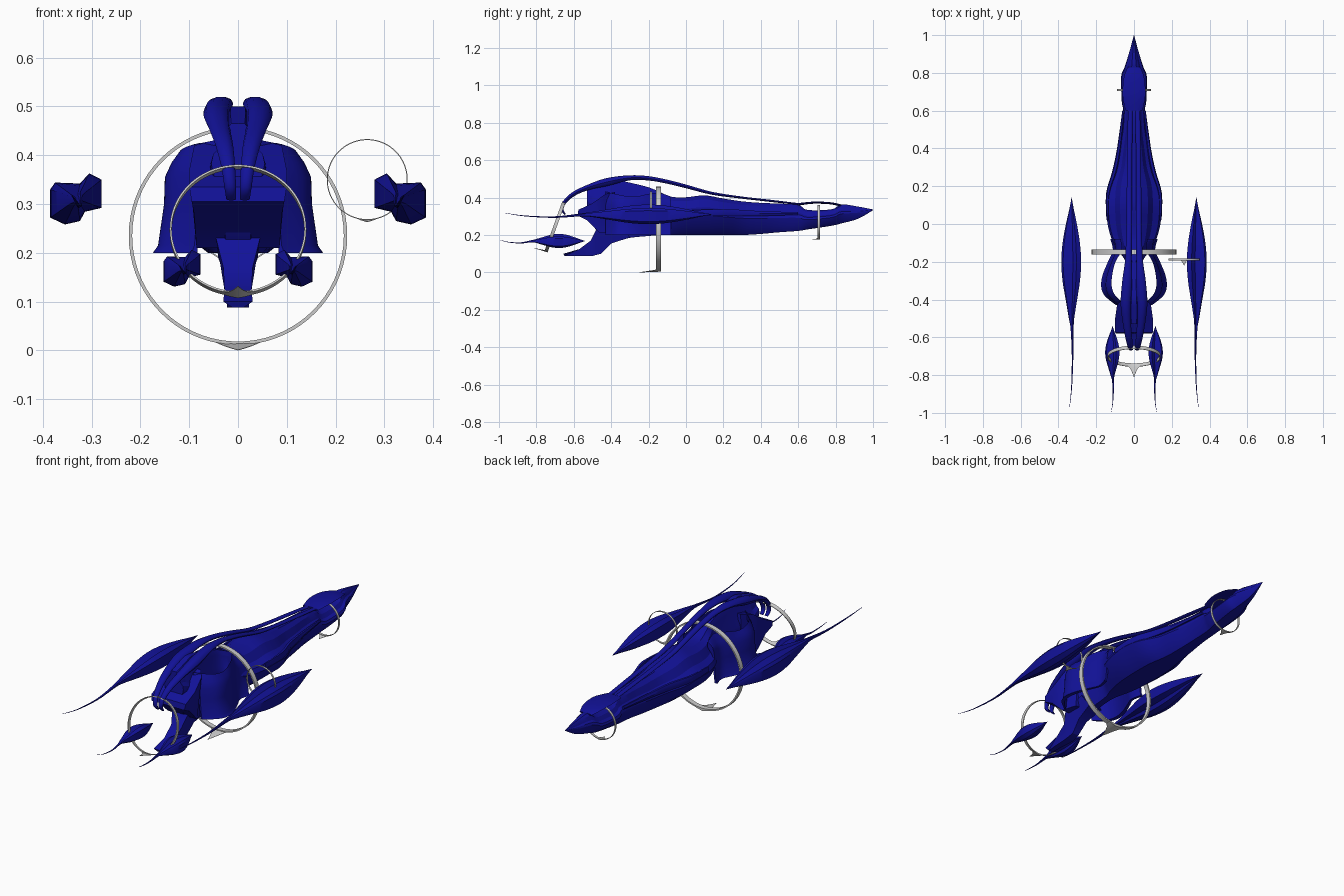
import bpy, bmesh
from math import sin, cos, pi, radians
from mathutils import Vector, Matrix

if "Cube" in bpy.data.objects:
    bpy.data.objects.remove(bpy.data.objects["Cube"])

blue = bpy.data.materials.new("deep_blue")
blue.diffuse_color = (0.006, 0.006, 0.32, 1)
blue.use_nodes = True
blue.node_tree.nodes["Principled BSDF"].inputs["Base Color"].default_value = blue.diffuse_color


def finish(name, bm, mat=blue, angle=30):
    bmesh.ops.remove_doubles(bm, verts=bm.verts, dist=1e-5)
    bmesh.ops.recalc_face_normals(bm, faces=bm.faces)
    me = bpy.data.meshes.new(name)
    bm.to_mesh(me)
    bm.free()
    ob = bpy.data.objects.new(name, me)
    bpy.context.collection.objects.link(ob)
    if mat:
        me.materials.append(mat)
    bpy.ops.object.select_all(action='DESELECT')
    ob.select_set(True)
    bpy.context.view_layer.objects.active = ob
    bpy.ops.object.shade_smooth_by_angle(angle=radians(angle))
    return ob


def smooth_rows(rows, n=4):
    """Catmull-Rom interpolation of parameter rows."""
    out = []
    for i in range(len(rows) - 1):
        quad = [rows[max(i - 1, 0)], rows[i], rows[i + 1], rows[min(i + 2, len(rows) - 1)]]
        for k in range(n):
            t = k / n
            out.append([0.5 * (2 * b + (c - a) * t + (2 * a - 5 * b + 4 * c - d) * t * t
                               + (3 * b - a - 3 * c + d) * t ** 3) for a, b, c, d in zip(*quad)])
    return out + [list(rows[-1])]


def skin(name, rings, angle=30):
    """Bridge a list of closed rings and cap both ends."""
    bm = bmesh.new()
    vs = [[bm.verts.new(p) for p in r] for r in rings]
    n = len(vs[0])
    for a, b in zip(vs, vs[1:]):
        for j in range(n):
            bm.faces.new((a[j], a[(j + 1) % n], b[(j + 1) % n], b[j]))
    bm.faces.new(vs[0])
    bm.faces.new(vs[-1])
    return finish(name, bm, angle=angle)


def sweep(name, rows, sx=1, sides=10):
    """Flattened tube along a path; rows are x, y, z, half width, half height."""
    rows = smooth_rows(rows)
    rings = []
    for i, (x, y, z, w, h) in enumerate(rows):
        p, q = rows[max(i - 1, 0)], rows[min(i + 1, len(rows) - 1)]
        t = Vector((0, q[1] - p[1], q[2] - p[2])).normalized()
        up = t.cross(Vector((1, 0, 0)))
        rings.append([Vector((sx * (x + w * cos(a)), y, z)) + up * h * sin(a)
                      for a in [2 * pi * k / sides for k in range(sides)]])
    return skin(name, rings, 40)


def slab(name, pts):
    """Side profile given as y, z, half width, mirrored across x = 0."""
    bm = bmesh.new()
    l = [bm.verts.new((-w, y, z)) for y, z, w in pts]
    r = [bm.verts.new((w, y, z)) for y, z, w in pts]
    n = len(pts)
    caps = [bm.faces.new(l), bm.faces.new(r)]
    for i in range(n):
        bm.faces.new((l[i], l[(i + 1) % n], r[(i + 1) % n], r[i]))
    bmesh.ops.triangulate(bm, faces=caps)
    return finish(name, bm)


# Main hull: y, half width, bottom, top
HULL = [(1.0, .001, .333, .337), (.92, .022, .287, .352), (.83, .05, .262, .364),
        (.78, .068, .25, .338), (.65, .065, .23, .334), (.6, .057, .222, .362),
        (.5, .062, .215, .368), (.4, .08, .206, .372), (.3, .1, .2, .38),
        (.2, .138, .2, .395), (.1, .147, .2, .412), (0, .14, .2, .402),
        (-.08, .118, .2, .405), (-.14, .085, .2, .43), (-.2, .045, .195, .455),
        (-.3, .042, .185, .48), (-.4, .055, .165, .5), (-.46, .062, .2, .487), (-.53, .055, .3, .465)]
HALF = [(.42, 0), (.78, .2), (1, .5), (.92, .62), (.68, .7), (.5, .9), (.25, 1)]
rings = []
for y, w, b, t in smooth_rows(HULL):
    half = [(w * u, b + (t - b) * v) for u, v in HALF]
    rings.append([(x, y, z) for x, z in half] + [(-x, y, z) for x, z in reversed(half)])
skin("main_hull", rings, 25)

# Hood over the nose opening
sweep("nose_hood", [(0, .83, .358, .035, .006), (0, .77, .37, .055, .006),
                    (0, .68, .373, .06, .006), (0, .6, .364, .045, .007)])

# Tail engine block and lower keel fin
slab("engine_block", [(-.38, .21, .06), (-.46, .21, .085), (-.53, .28, .09), (-.58, .305, .095),
                      (-.575, .335, .1), (-.5, .37, .1), (-.43, .42, .09), (-.38, .43, .05)])
slab("keel_fin", [(-.3, .187, .04), (-.4, .155, .025), (-.455, .1, .018), (-.5, .088, .022),
                  (-.65, .088, .012), (-.655, .1, .03), (-.57, .125, .028), (-.51, .17, .03),
                  (-.48, .23, .045), (-.35, .26, .05)])

# Pod cross-section, two offset lobes
POD = [(-.05, -.018), (-.05, .04), (-.025, .053), (-.006, .032), (.045, .034),
       (.055, .02), (.055, -.038), (.025, -.052), (-.006, -.045), (-.016, -.026)]
POD_ROWS = [(.14, 0, 0, .01), (.08, 0, 0, .22), (0, 0, 0, .55), (-.1, 0, 0, .87), (-.2, 0, 0, 1),
            (-.3, 0, 0, .88), (-.4, 0, 0, .58), (-.5, 0, 0, .27), (-.56, -.003, -.002, .15),
            (-.7, -.005, -.014, .08), (-.86, 0, -.008, .045), (-.97, .011, .008, .015)]


def pod(name, sx, cx, cz, y0, sy, s):
    rings = [[(sx * (cx + s * (dx + k * px)), y0 + (y - .14) * sy, cz + s * (dz + k * pz))
              for px, pz in POD] for y, dx, dz, k in smooth_rows(POD_ROWS)]
    skin(name, rings, 35)


for side, sx in (("left", -1), ("right", 1)):
    pod(side + "_outer_pod", sx, .33, .31, .14, 1, 1)
    pod(side + "_lower_pod", sx, .113, .168, -.54, .41, .72)

    # Dorsal beam arching over the hull and hooking down at the tail
    sweep(side + "_dorsal_beam",
          [(.02, .6, .366, .012, .005), (.022, .45, .383, .013, .006), (.024, .3, .4, .013, .006),
           (.025, .14, .423, .014, .008), (.025, 0, .46, .015, .01), (.027, -.1, .485, .016, .011),
           (.03, -.2, .503, .018, .012), (.036, -.3, .506, .026, .014), (.043, -.42, .484, .028, .022),
           (.038, -.52, .456, .022, .015), (.028, -.6, .42, .018, .012), (.02, -.65, .375, .014, .01),
           (.016, -.662, .335, .012, .008), (.014, -.645, .31, .01, .004)], sx)

    # Flared hollow side shell: y, outer x, inner x, top
    rings = []
    for y, xo, xi, zt in smooth_rows([(-.08, .125, .07, .405), (-.14, .112, .065, .425),
                                      (-.2, .138, .098, .42), (-.27, .166, .115, .405),
                                      (-.33, .174, .118, .41), (-.38, .155, .098, .42),
                                      (-.43, .095, .04, .432)]):
        prof = [(xo, .2), (xo * .94, .215), (xo * .87, .3), (xo * .86, .355), (xo * .78, .385),
                (xi, zt), (xi, zt - .03), (xo * .78, .34), (xo * .8, .28), (xo * .88, .2)]
        rings.append([(sx * x, y, z) for x, z in prof])
    skin(side + "_side_shell", rings, 35)

    # Long strake along the forward flank
    sweep(side + "_flank_strake",
          [(.056, .6, .315, .006, .008), (.08, .4, .315, .01, .015),
           (.103, .28, .318, .012, .02), (.138, .16, .32, .01, .02), (.14, .02, .32, .006, .015)],
          sx, 6)


def hoop(name, centre, r, th, hw, foot_w, foot_l, tilt=0):
    """Flat band ring with a pointed foot swept backwards at its bottom."""
    bm = bmesh.new()
    n = 72
    rows = []
    for i in range(n):
        a = 2 * pi * i / n
        rows.append([bm.verts.new((q * sin(a), y, -q * cos(a)))
                     for q, y in ((r, -hw), (r, hw), (r - th, hw), (r - th, -hw))])
    for i in range(n):
        a, b = rows[i], rows[(i + 1) % n]
        for j in range(4):
            bm.faces.new((a[j], a[(j + 1) % 4], b[(j + 1) % 4], b[j]))
    # foot: curved base fanning into a tip
    m = 6
    lo, hi = [], []
    for k in range(m + 1):
        x = foot_w * (2 * k / m - 1)
        z = -(r * r - x * x) ** .5
        y = -hw - foot_l * (1 - abs(2 * k / m - 1)) ** 1.7
        drop = .05 * r * (1 - abs(x) / foot_w)
        lo.append([bm.verts.new((x, hw, z + th)), bm.verts.new((x, hw, z - drop * .6)),
                   bm.verts.new((x, y, z - drop)), bm.verts.new((x, y, z - drop + .001))])
    for a, b in zip(lo, lo[1:]):
        for j in range(4):
            bm.faces.new((a[j], a[(j + 1) % 4], b[(j + 1) % 4], b[j]))
    bm.faces.new(lo[0])
    bm.faces.new(lo[-1])
    bm.transform(Matrix.Translation(centre) @ Matrix.Rotation(tilt, 4, 'X'))
    finish(name, bm, None)


# Grey hoops
hoop("centre_hoop", (0, -.148, .235), .224, .007, .013, .045, .09)
hoop("tail_hoop", (0, -.70, .246), .14, .004, .009, .03, .06, -.345)
hoop("side_hoop", (.265, -.187, .35), .083, .002, .005, .02, .03)
hoop("nose_hoop", (0, .71, .27), .09, .003, .006, .025, .035)
